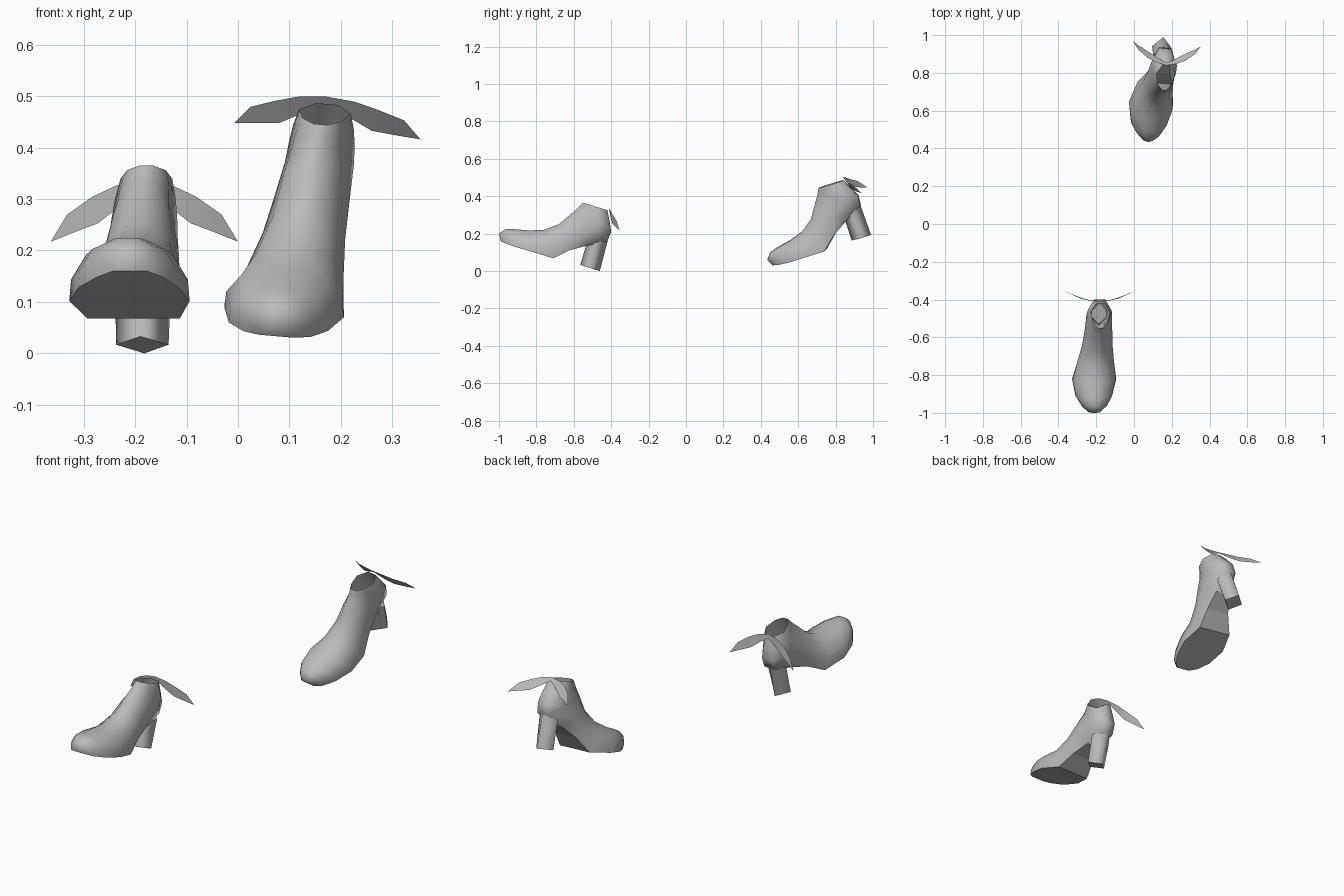
import bpy, bmesh, math
from mathutils import Matrix, Vector

if "Cube" in bpy.data.objects:
    bpy.data.objects.remove(bpy.data.objects["Cube"])

grey = bpy.data.materials.new("plain grey")
grey.use_nodes = True
grey.diffuse_color = (0.5, 0.5, 0.5, 1)
grey.node_tree.nodes["Principled BSDF"].inputs["Base Color"].default_value = (0.5, 0.5, 0.5, 1)


def make_mesh(name, verts, faces, flat=(), recalc=True):
    """Smooth shaded mesh; faces listed in flat get sharp borders."""
    bm = bmesh.new()
    vs = [bm.verts.new(v) for v in verts]
    for i, f in enumerate(faces):
        face = bm.faces.new([vs[k] for k in f])
        face.smooth = i not in flat
        if i in flat:
            for e in face.edges:
                e.smooth = False
    if recalc:
        bmesh.ops.recalc_face_normals(bm, faces=bm.faces)
    me = bpy.data.meshes.new(name)
    bm.to_mesh(me)
    bm.free()
    me.materials.append(grey)
    return me


# Shoe body: rings from toe to ankle opening
# bottom y, bottom z, top y, top z, centre x, half width, bottom width share
RINGS = [
    (-0.990, 0.160, -1.000, 0.200, -0.210, 0.035, 0.95),
    (-0.965, 0.148, -0.965, 0.224, -0.210, 0.065, 1.00),
    (-0.910, 0.128, -0.920, 0.224, -0.213, 0.097, 1.00),
    (-0.820, 0.102, -0.840, 0.217, -0.211, 0.117, 1.00),
    (-0.710, 0.068, -0.760, 0.220, -0.203, 0.100, 0.90),
    (-0.620, 0.112, -0.680, 0.250, -0.194, 0.083, 0.75),
    (-0.530, 0.135, -0.610, 0.310, -0.188, 0.075, 0.55),
    (-0.420, 0.160, -0.580, 0.335, -0.184, 0.069, 0.45),
    (-0.400, 0.210, -0.566, 0.349, -0.182, 0.066, 0.45),
    (-0.408, 0.265, -0.556, 0.360, -0.180, 0.061, 0.42),
    (-0.420, 0.325, -0.550, 0.365, -0.178, 0.052, 0.42),
]
N = 8
verts, faces, flat = [], [], set()
for by, bz, ty, tz, cx, hw, wb in RINGS:
    half = [(0, wb), (0.36, 0.97), (0.78, 0.72), (1, 0.26)]
    loop = half + [(t, -w) for t, w in reversed(half)]
    for t, w in loop:
        verts.append((cx + w * hw, by + t * (ty - by), bz + t * (tz - bz)))
for r in range(len(RINGS) - 1):
    for k in range(N):
        a, b = r * N + k, r * N + (k + 1) % N
        if k == N - 1 and r < 6:      # sole and arch strip
            flat.add(len(faces))
        faces.append((a, b, b + N, a + N))
faces.append(tuple(range(N)))         # blunt toe
body = make_mesh("shoe_body", verts, faces, flat)

# Heel: leaning four-sided block
heel_verts = [(-0.19, -0.565, 0.033), (-0.135, -0.513, 0.017), (-0.182, -0.461, 0.0), (-0.237, -0.513, 0.017),
              (-0.188, -0.532, 0.145), (-0.129, -0.474, 0.155), (-0.183, -0.416, 0.172), (-0.239, -0.474, 0.155)]
heel_faces = [(k, (k + 1) % 4, (k + 1) % 4 + 4, k + 4) for k in range(4)]
heel_faces += [(0, 1, 2, 3), (4, 5, 6, 7)]
heel = make_mesh("heel", heel_verts, heel_faces, {4, 5})

# Wing: thin leaf swept out and back from the ankle (offset x, y, z)
UPPER = [(0.0, -0.412, 0.337), (0.055, -0.405, 0.326), (0.10, -0.395, 0.305), (0.15, -0.372, 0.270)]
LOWER = [(0.0, -0.408, 0.318), (0.050, -0.403, 0.284), (0.09, -0.393, 0.253), (0.14, -0.374, 0.234)]
TIP = (0.182, -0.355, 0.217)


def wing_mesh(name, side):
    pts = [(-0.182 + side * x, y, z) for x, y, z in UPPER + LOWER + [TIP]]
    fs = [(k, k + 1, k + 5, k + 4) for k in range(3)] + [(3, 8, 7)]
    return make_mesh(name, pts, fs)


wing_l, wing_r = wing_mesh("wing_left", 1), wing_mesh("wing_right", -1)

# Second shoe: same parts, stepped back and tipped onto its toe
step = (Matrix.Translation(Vector((0.165, 0.775, 0.465)))
        @ Matrix.Rotation(math.radians(-4.4), 4, 'Z')
        @ Matrix.Rotation(math.radians(5), 4, 'Y')
        @ Matrix.Rotation(math.radians(34), 4, 'X')
        @ Matrix.Translation(Vector((0.18, 0.485, -0.345))))

for shoe, mat in (("right_shoe", Matrix.Identity(4)), ("left_shoe", step)):
    for part, me in (("body", body), ("heel", heel), ("wing_left", wing_l), ("wing_right", wing_r)):
        ob = bpy.data.objects.new(shoe + "_" + part, me)
        bpy.context.scene.collection.objects.link(ob)
        ob.matrix_world = mat
